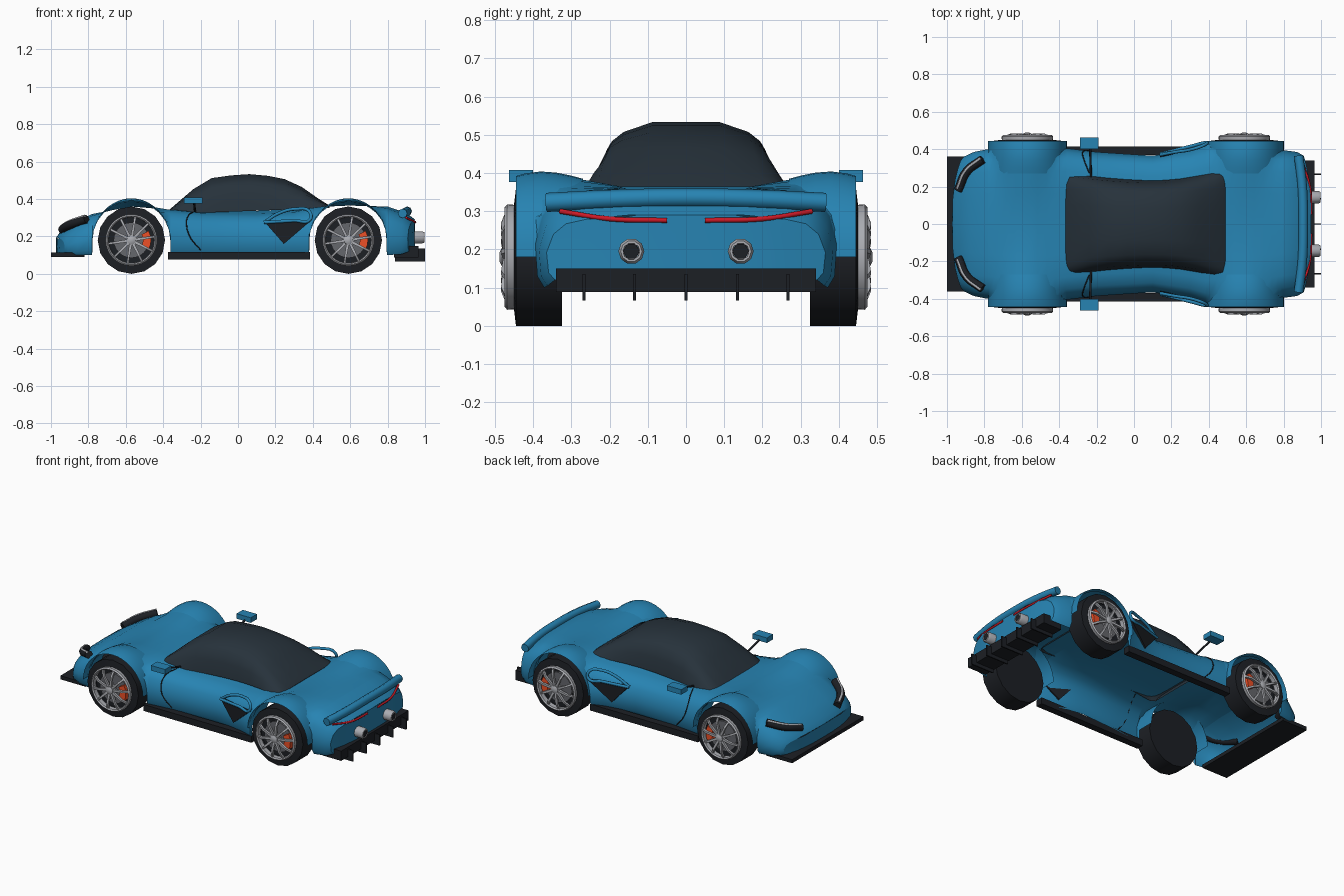
import bpy, bmesh
from math import sin, cos, pi, sqrt

if "Cube" in bpy.data.objects:
    bpy.data.objects.remove(bpy.data.objects["Cube"])

def mat(name, c):
    m = bpy.data.materials.new(name)
    m.diffuse_color = (*c, 1)
    m.use_nodes = True
    m.node_tree.nodes["Principled BSDF"].inputs["Base Color"].default_value = m.diffuse_color
    return m

BLUE = mat("blue_paint", (0.02, 0.23, 0.45))
GLASS = mat("dark_glass", (0.02, 0.032, 0.044))
BLACK = mat("black_trim", (0.012, 0.014, 0.018))
RED = mat("red_light", (0.6, 0.01, 0.02))
ORANGE = mat("orange_caliper", (0.85, 0.08, 0.02))
METAL = mat("metal", (0.4, 0.41, 0.44))
DISC = mat("dark_metal", (0.13, 0.135, 0.15))
FRONT, REAR, ZW = -0.57, 0.59, 0.18

def mesh(name, verts, faces, m, smooth=True):
    me = bpy.data.meshes.new(name)
    me.from_pydata(verts, [], faces)
    bm = bmesh.new()
    bm.from_mesh(me)
    bmesh.ops.remove_doubles(bm, verts=bm.verts, dist=1e-5)
    bmesh.ops.recalc_face_normals(bm, faces=bm.faces)
    bm.to_mesh(me)
    bm.free()
    ob = bpy.data.objects.new(name, me)
    bpy.context.collection.objects.link(ob)
    me.materials.append(m)
    if smooth:
        bpy.ops.object.select_all(action='DESELECT')
        ob.select_set(True)
        bpy.context.view_layer.objects.active = ob
        bpy.ops.object.shade_smooth_by_angle(angle=0.7)
    return ob

def loft(name, rows, m, caps=False, closed=False):
    n = len(rows[0])
    k = n if closed else n - 1
    faces = [(i*n+j, i*n+(j+1) % n, (i+1)*n+(j+1) % n, (i+1)*n+j)
             for i in range(len(rows)-1) for j in range(k)]
    if caps:
        faces += [tuple(range(n)), tuple(range((len(rows)-1)*n, len(rows)*n))]
    return mesh(name, [v for r in rows for v in r], faces, m)

def box(name, x, y, z, m):
    v = [(a, b, c) for a in x for b in y for c in z]
    f = [(0, 1, 3, 2), (4, 5, 7, 6), (0, 1, 5, 4), (2, 3, 7, 6), (0, 2, 6, 4), (1, 3, 7, 5)]
    return mesh(name, v, f, m, False)

def tube(name, pts, r, m, smooth=True):
    cu = bpy.data.curves.new(name, 'CURVE')
    cu.dimensions = '3D'
    cu.bevel_depth, cu.bevel_resolution, cu.use_fill_caps = r, 2, True
    cu.resolution_u = 6
    sp = cu.splines.new('BEZIER' if smooth else 'POLY')
    if smooth:
        sp.bezier_points.add(len(pts)-1)
        for p, c in zip(sp.bezier_points, pts):
            p.co = c
            p.handle_left_type = p.handle_right_type = 'AUTO'
    else:
        sp.points.add(len(pts)-1)
        for p, c in zip(sp.points, pts):
            p.co = (*c, 1)
    cu.materials.append(m)
    bpy.context.collection.objects.link(bpy.data.objects.new(name, cu))

def lathe(name, prof, cx, s, n, m, cz=ZW):
    # revolve (radius, y) profile about a wheel axle
    rows = [[(cx+r*cos(2*pi*i/n), s*y, cz+r*sin(2*pi*i/n)) for i in range(n)] for r, y in prof]
    return loft(name, rows, m, closed=True)

# body shell: x, half width, centre height, shoulder height, bottom
KEYS = [(-.972, .34, .195, .19, .115), (-.95, .36, .225, .215, .105), (-.88, .385, .268, .26, .1),
        (-.78, .40, .32, .31, .1), (-.57, .425, .36, .375, .1), (-.36, .405, .342, .342, .1),
        (-.2, .385, .337, .325, .1), (.1, .365, .337, .32, .1), (.3, .40, .345, .33, .1),
        (.385, .43, .355, .35, .1), (.59, .43, .365, .38, .1), (.8, .395, .36, .35, .1),
        (.9, .385, .325, .315, .105), (.947, .365, .29, .28, .12)]

def bow(x, f):
    # plan-view rounding of nose and tail
    b = max(0, abs(x)-.78)/.19*.045*abs(f)**3
    return x-b if x > 0 else x+b

def section(x):
    for a, b in zip(KEYS, KEYS[1:]):
        if x <= b[0]:
            t = (x-a[0])/(b[0]-a[0])
            _, w, zc, zs, zb = [p+(q-p)*t for p, q in zip(a, b)]
            break
    h = zs-zb
    half = [(0, zc), (.4, zc), (.7, zs), (.86, zs-.08*h), (.95, zs-.25*h),
            (1, zs-.55*h), (.985, zb+.12*h), (.94, zb)]
    out = []
    for f, z in half:
        for c in (FRONT, REAR):
            d = abs(x-c)
            if d < .2085 and f > .5:
                z = max(z, ZW+sqrt(max(0, .208**2-d*d)))
        out.append((bow(x, f), f*w, z))
    return out

xs = [k[0] for k in KEYS]
for c in (FRONT, REAR):
    xs += [c-.2095, c+.2095] + [c+.208*cos(i*pi/12) for i in range(13)]
rows = []
for x in sorted(set(round(v, 4) for v in xs)):
    p = section(x)
    rows.append([(a, -b, z) for a, b, z in p[:0:-1]] + p)
loft("body_shell", rows, BLUE)
# bowed nose and tail panels
for name, k in (("nose_panel", KEYS[0]), ("tail_panel", KEYS[-1])):
    x, w = k[:2]
    loft(name, [[(bow(x, y*t/4/w), y*t/4, k[2] if j == 0 and abs(t) < 3 else z) for t in range(-4, 5)]
                for j, (_, y, z) in enumerate(section(x)[2:])], BLUE)

# glass cabin: x, half width, top height
CAB = [(-.372, .25, .338), (-.345, .268, .362), (-.24, .257, .452), (-.14, .246, .512), (-.04, .238, .526),
       (.06, .233, .533), (.16, .234, .524), (.25, .242, .506), (.34, .257, .465), (.43, .274, .402),
       (.475, .274, .374), (.49, .25, .362)]
rows = []
for x, b, h in CAB:
    z0 = .32+.032*(x+.37)/.86
    half = [(0, h), (.38, h), (.7, z0+.87*(h-z0)), (.83, z0+.75*(h-z0)), (.94, z0+.45*(h-z0)), (1, z0)]
    rows.append([(x, -b*f, z) for f, z in half[:0:-1]] + [(x, b*f, z) for f, z in half])
loft("cabin", rows, GLASS, caps=True)

# wheels, fenders
for end, cx in (("front", FRONT), ("rear", REAR)):
    for side, s in (("left", -1), ("right", 1)):
        tag = f"{end}_{side}_"
        fender = [(.205, .27), (.213, .30), (.221, .34), (.224, .38), (.219, .42), (.212, .445)]
        loft(tag+"fender", [[(cx+.211*cos(i*pi/20), s*y, ZW+(.208+(r-.208)*sin(i*pi/20))*sin(i*pi/20))
                             for i in range(21)] for r, y in fender], BLUE)
        lathe(tag+"tyre", [(0, .325), (.18, .325), (.18, .445), (.138, .45), (.13, .425), (0, .425)],
              cx, s, 16, BLACK)
        lathe(tag+"brake_disc", [(0, .43), (.095, .43), (.095, .442), (0, .442)], cx, s, 24, DISC)
        lathe(tag+"rim", [(.122, .44), (.136, .44), (.138, .468), (.130, .475), (.123, .468), (.122, .44)],
              cx, s, 32, METAL)
        lathe(tag+"hub", [(0, .445), (.026, .445), (.024, .482), (.012, .488), (0, .488)], cx, s, 12, METAL)
        v, f = [], []
        for i in range(10):
            a = 2*pi*i/10+.15
            for r, w, y in ((.018, .008, .478), (.09, .006, .484), (.13, .006, .468)):
                for q, yy in ((-w, y-.014), (w, y-.014), (w, y), (-w, y)):
                    v.append((cx+r*cos(a)-q*sin(a), s*yy, ZW+r*sin(a)+q*cos(a)))
            o = i*12
            f += [(o+k*4+j, o+k*4+(j+1) % 4, o+k*4+4+(j+1) % 4, o+k*4+4+j) for k in (0, 1) for j in range(4)]
        mesh(tag+"spokes", v, f, METAL, False)
        # caliper: arc block hugging the disc
        loft(tag+"brake_caliper", [[(cx+r*cos(a), s*y, ZW+r*sin(a)) for r, y in
                                    ((.062, .43), (.105, .43), (.105, .466), (.062, .466))]
                                   for a in (-.5, -.25, 0, .25, .5)], ORANGE, True, True)

# splitter, diffuser with fins
box("front_splitter", (-1, -.82), (-.36, .36), (.09, .113), BLACK)
box("rear_diffuser", (.835, .965), (-.34, .34), (.088, .15), BLACK)
for y in (-.267, -.135, 0, .135, .267):
    box("diffuser_fin", (.84, 1), (y-.004, y+.004), (.066, .135), BLACK)

# rear wing bar
tube("rear_spoiler", [(.88, -.365, .323), (.9, -.2, .331), (.905, 0, .335), (.9, .2, .331), (.88, .365, .323)],
     .025, BLUE)

for side, s in (("left", -1), ("right", 1)):
    # sills and mirrors
    box(side+"_sill", (-.375, .385), (s*.37, s*.415), (.077, .118), BLACK)
    box(side+"_mirror", (-.29, -.19), (s*.4, s*.463), (.376, .408), BLUE)
    tube(side+"_mirror_arm", [(-.235, s*.42, .385), (-.23, s*.25, .335)], .006, BLACK, False)
    # lights
    tube(side+"_headlight", [(-.94, s*.18, .235), (-.895, s*.28, .263), (-.81, s*.345, .293)], .024, BLACK)
    tube(side+"_light_strip", [(-.945, s*.19, .255), (-.903, s*.283, .281), (-.82, s*.352, .31)], .007, METAL)
    tube(side+"_tail_light", [(.947, s*.05, .276), (.94, s*.2, .28), (.9, s*.33, .3)], .0065, RED)
    # exhaust
    y0 = s*.143
    for nm, prof, n, m in (("exhaust", [(.034, .9), (.034, .985), (.028, .998), (.022, .998), (.02, .95)], 10, METAL),
                           ("exhaust_bore", [(.022, .9), (.022, .996), (0, .996)], 6, BLACK)):
        loft(f"{side}_{nm}", [[(x, y0+r*cos(2*pi*i/n), .195+r*sin(2*pi*i/n)) for i in range(n)]
                              for r, x in prof], m, closed=True)
    # side intake with surrounding strake
    tri = [(.14, .378, .28), (.385, .437, .28), (.245, .398, .16)]
    mesh(side+"_intake", [(x, s*y, z) for x, y, z in tri] + [(x, s*(y-.02), z) for x, y, z in tri],
         [(0, 1, 2), (3, 4, 5), (0, 1, 4, 3), (1, 2, 5, 4), (2, 0, 3, 5)], BLACK, False)
    tube(side+"_intake_strake", [(x, s*y, z) for x, y, z in
         ((.14, .37, .275), (.22, .385, .325), (.31, .40, .347), (.38, .425, .335), (.385, .435, .29),
          (.3, .415, .285), (.14, .375, .275))], .009, BLUE)
    # door seam follows the body section
    seam = [section(x)[i] for x, i in ((-.24, 2), (-.265, 3), (-.275, 4), (-.26, 5), (-.2, 6))]
    tube(side+"_door_seam", [(x, s*y, z) for x, y, z in seam], .003, BLACK)
